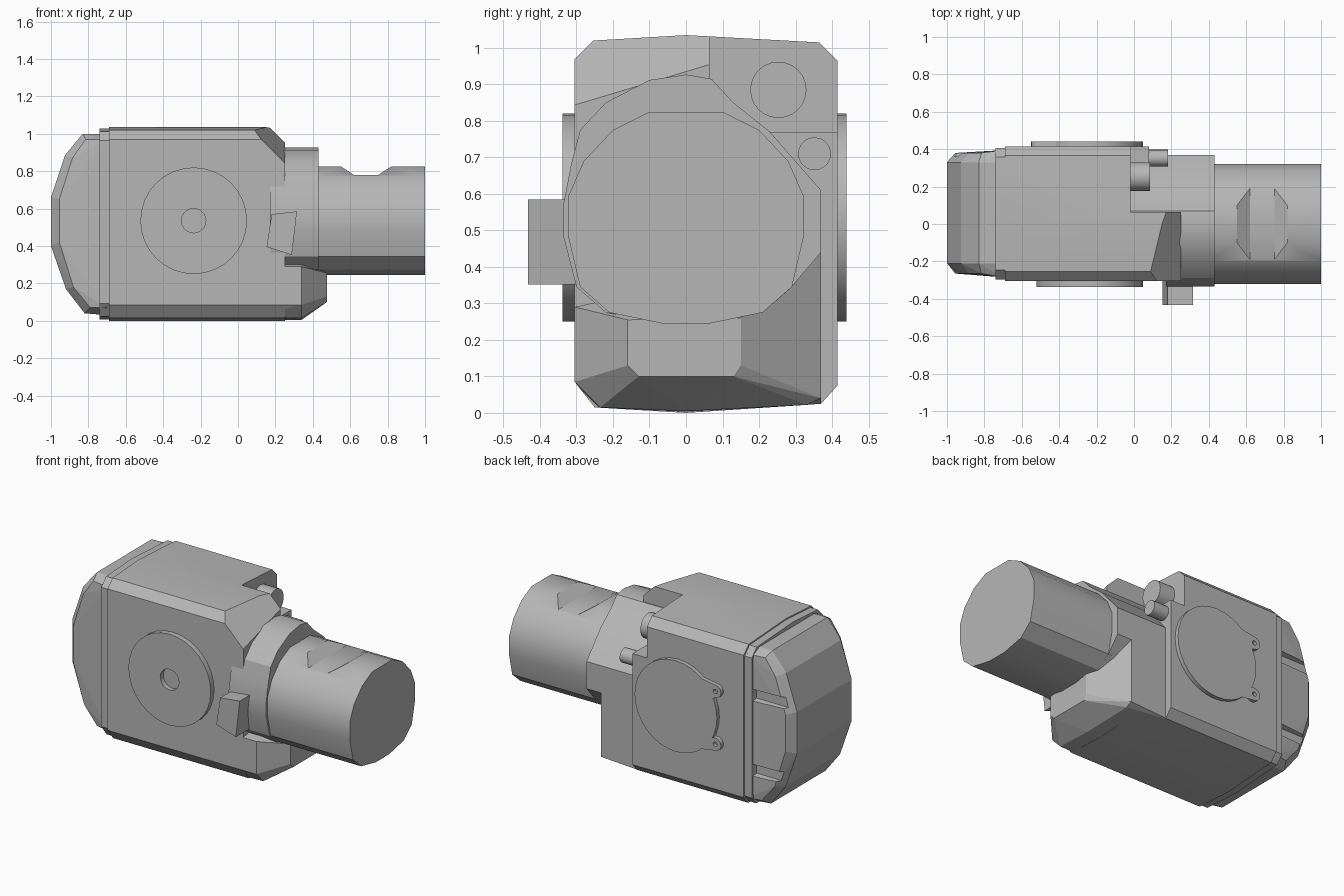
import bpy, bmesh, math
from mathutils import Vector

cube = bpy.data.objects.get("Cube")
if cube:
    bpy.data.objects.remove(cube, do_unlink=True)

GREY = (0.47, 0.47, 0.47, 1)
mat = bpy.data.materials.new("machine grey")
mat.use_nodes = True
mat.diffuse_color = GREY
mat.node_tree.nodes["Principled BSDF"].inputs["Base Color"].default_value = GREY


def finish(name, bm):
    bmesh.ops.recalc_face_normals(bm, faces=bm.faces)
    mesh = bpy.data.meshes.new(name)
    bm.to_mesh(mesh)
    bm.free()
    mesh.materials.append(mat)
    obj = bpy.data.objects.new(name, mesh)
    bpy.context.collection.objects.link(obj)
    return obj


def place(axis, p, t):
    u, v = p
    return {"x": (t, u, v), "y": (u, t, v), "z": (u, v, t)}[axis]


def prism(name, pts, axis, a, b):
    """Extrude a flat outline along an axis from a to b."""
    bm = bmesh.new()
    ends = [[bm.verts.new(place(axis, p, t)) for p in pts] for t in (a, b)]
    for end in ends:
        bm.faces.new(end)
    n = len(pts)
    for i in range(n):
        j = (i + 1) % n
        bm.faces.new((ends[0][i], ends[0][j], ends[1][j], ends[1][i]))
    return finish(name, bm)


def disc(name, centre, r, axis, a, b, n=32):
    pts = [(centre[0] + r * math.cos(math.tau * i / n),
            centre[1] + r * math.sin(math.tau * i / n)) for i in range(n)]
    return prism(name, pts, axis, a, b)


def box(name, lo, hi):
    return prism(name, [(lo[0], lo[1]), (hi[0], lo[1]), (hi[0], hi[1]), (lo[0], hi[1])],
                 "z", lo[2], hi[2])


def hull(name, pts):
    bm = bmesh.new()
    for p in pts:
        bm.verts.new(p)
    res = bmesh.ops.convex_hull(bm, input=bm.verts)
    loose = {e for e in res["geom_interior"] if isinstance(e, bmesh.types.BMVert)}
    bmesh.ops.delete(bm, geom=list(loose), context="VERTS")
    bmesh.ops.dissolve_limit(bm, angle_limit=0.02, verts=bm.verts, edges=bm.edges)
    return finish(name, bm)


def combine(obj, others, operation="DIFFERENCE"):
    """Apply booleans and remove the helper objects."""
    for other in others:
        mod = obj.modifiers.new("cut", "BOOLEAN")
        mod.operation, mod.solver, mod.object = operation, "EXACT", other
        bpy.context.view_layer.update()
        graph = bpy.context.evaluated_depsgraph_get()
        mesh = bpy.data.meshes.new_from_object(obj.evaluated_get(graph))
        obj.modifiers.clear()
        obj.data = mesh
        bpy.data.objects.remove(other, do_unlink=True)


def slice_off(obj, point, normal):
    """Cut away everything on the normal side of a plane and close the gap."""
    bm = bmesh.new()
    bm.from_mesh(obj.data)
    geom = bm.verts[:] + bm.edges[:] + bm.faces[:]
    res = bmesh.ops.bisect_plane(bm, geom=geom, plane_co=Vector(point),
                                 plane_no=Vector(normal), clear_outer=True)
    edges = [e for e in res["geom_cut"] if isinstance(e, bmesh.types.BMEdge)]
    bmesh.ops.contextual_create(bm, geom=edges)
    bmesh.ops.recalc_face_normals(bm, faces=bm.faces)
    bm.to_mesh(obj.data)
    bm.free()


# Main housing: chamfered section with a sloped shoulder and a rear corner notch
section = [(-.305, .97), (-.255, 1.02), (0, 1.035), (.365, 1.015), (.415, .965),
           (.415, .075), (.37, .025), (0, 0), (-.25, .015), (-.305, .085)]
housing = prism("housing", section, "x", -.69, .25)
slice_off(housing, (.25, 0, .935), (1, -.3, 1))
combine(housing, [box("notch", (-.02, .065, .77), (.5, .6, 1.2)),
                  box("side_step", (.08, .2, -.1), (.5, .6, .8))])

# Rim between the housing and the end cap
rim_section = [(.055 + (y - .055) * .975, .52 + (z - .52) * .985) for y, z in section]
rim = prism("rim", rim_section, "x", -.74, -.68)

# End cap: rounded outline with chamfered sides
outer = [(-.70, 1.0), (-.83, 1.0), (-.925, .885), (-1, .66),
         (-1, .4), (-.92, .17), (-.82, .04), (-.70, .03)]
inner = [(-.70, .97), (-.815, .97), (-.885, .87), (-.955, .65),
         (-.955, .42), (-.88, .18), (-.79, .07), (-.70, .07)]
points = [(x, y, z) for x, z in outer for y in (-.21, .33)]
points += [(x, y, z) for x, z in inner for y in (-.265, .38)]
points += [(-.70, y, z) for y in (-.285, .395) for z in (.07, .97)]
cap = hull("end_cap", points)
grooves = [prism("groove", [(.36, z), (.5, z - .03), (.5, z + .09), (.36, z + .06)],
                 "x", -1.1, -.69) for z in (.22, .69)]
combine(cap, grooves)

# Neck that joins the housing to the motor
neck_section = [(-.06, .245), (.06, .245), (.21, .275), (.285, .34), (.37, .44),
                (.37, .61), (.23, .77), (.13, .85), (.07, .915), (0, .927), (-.1, .912),
                (-.22, .85), (-.29, .775), (-.315, .68), (-.335, .575), (-.335, .48),
                (-.3, .345), (-.22, .275)]
neck = prism("neck", neck_section, "x", .17, .43)
rear_neck = prism("rear_neck", [(.05, .3), (.37, .3), (.37, .61), (.23, .77),
                                (.13, .85), (.07, .915), (.05, .915)], "x", -.03, .43)
combine(rear_neck, [box("underside", (.33, -.1, .2), (.6, .6, .44))])
combine(neck, [rear_neck], "UNION")

# Tapered foot under the neck
foot = hull("foot", [
    (.05, -.305, .085), (.05, -.25, .015), (.05, 0, 0), (.05, .37, .025),
    (.34, -.305, .085), (.34, -.235, .015), (.34, 0, .005), (.33, .33, .022),
    (.33, .37, .04), (.475, -.13, .1), (.475, .13, .1), (.475, -.16, .13),
    (.475, .15, .13), (.475, -.16, .255), (.475, .15, .26),
    (.34, -.305, .29), (.05, -.305, .29), (.33, .37, .44), (.05, .37, .44)])

# Motor barrel with a shallow tapered slot across its top
half = [(.1, .825), (.2, .775), (.28, .69), (.322, .595), (.322, .48),
        (.29, .345), (.21, .275), (.065, .245)]
barrel = half + [(-y, z) for y, z in reversed(half)]
motor = prism("motor", barrel, "x", .40, 1)
combine(motor, [prism("slot", [(.535, .835), (.62, .78), (.75, .78), (.835, .835)],
                      "y", -.5, .5)])

# Front bearing cover with a recessed hub
hub = (-.237, .535)
cover = disc("front_cover", hub, .285, "y", -.338, -.29)
combine(cover, [disc("hub_hole", hub, .065, "y", -.4, -.308, 20)])

# Rear cover with two drilled ears
rear = disc("rear_cover", hub, .285, "y", .40, .44)
for side in (1, -1):
    ear = (-.51, hub[1] + side * .165)
    lug = prism("lug", [(ear[0], ear[1] + .04), (ear[0], ear[1] - .04),
                        (-.35, hub[1] + side * .09), (-.35, hub[1] + side * .23)],
                "y", .40, .44)
    combine(rear, [lug, disc("ear", ear, .04, "y", .40, .44, 16)], "UNION")
    combine(rear, [disc("screw_hole", ear, .014, "y", .42, .5, 12)])

# Cable sockets in the corner notch
large_socket = disc("large_socket", (.253, .885), .077, "x", -.05, .085, 24)
small_socket = disc("small_socket", (.352, .71), .045, "x", .05, .182, 20)

# Skewed plug on the front
plug = prism("plug", [(.18, .57), (.315, .585), (.288, .352), (.153, .395)],
             "y", -.433, -.28)

# Smooth round parts while keeping edges sharp
for obj in bpy.context.collection.objects:
    if obj.type == "MESH":
        obj.select_set(True)
        bpy.context.view_layer.objects.active = obj
        smooth = obj.name not in ("end_cap", "plug", "foot")
        if smooth:
            bpy.ops.object.shade_smooth_by_angle(angle=math.radians(28))
        obj.select_set(False)
